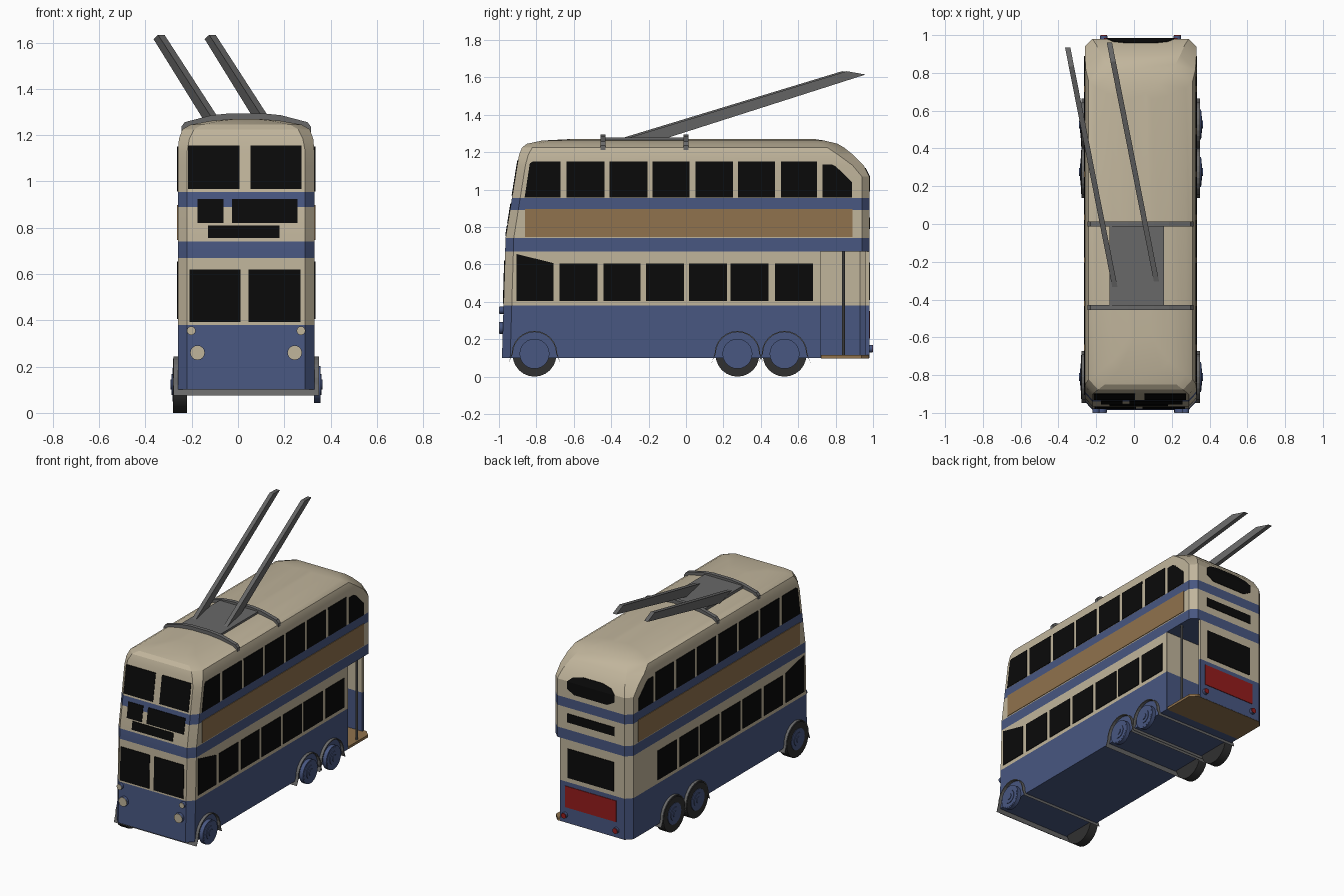
import bpy, bmesh, math
from mathutils import Matrix, Vector

if "Cube" in bpy.data.objects:
    bpy.data.objects.remove(bpy.data.objects["Cube"])

CX = 0.035          # body centre line


def mat(name, rgb):
    m = bpy.data.materials.new(name)
    m.diffuse_color = (*rgb, 1)
    m.use_nodes = True
    m.node_tree.nodes["Principled BSDF"].inputs["Base Color"].default_value = m.diffuse_color
    return m


cream = mat("cream paint", (0.53, 0.46, 0.33))
blue = mat("blue paint", (0.065, 0.095, 0.22))
tan = mat("tan panel", (0.28, 0.17, 0.075))
black = mat("dark glass", (0.003, 0.003, 0.003))
grey = mat("grey metal", (0.14, 0.14, 0.14))
rubber = mat("tyre rubber", (0.03, 0.03, 0.03))
red = mat("red panel", (0.30, 0.012, 0.012))


def finish(name, bm, mats, rule=None, smooth=None):
    bmesh.ops.recalc_face_normals(bm, faces=bm.faces[:])
    if rule:
        for f in bm.faces:
            f.material_index = rule(f.calc_center_median())
    me = bpy.data.meshes.new(name)
    bm.to_mesh(me)
    bm.free()
    ob = bpy.data.objects.new(name, me)
    bpy.context.collection.objects.link(ob)
    for m in mats:
        me.materials.append(m)
    if smooth:
        bpy.ops.object.select_all(action='DESELECT')
        ob.select_set(True)
        bpy.context.view_layer.objects.active = ob
        bpy.ops.object.shade_smooth_by_angle(angle=math.radians(smooth))
    return ob


def loft(name, rings, mats, rule=None, smooth=None):
    bm = bmesh.new()
    vs = [[bm.verts.new(p) for p in r] for r in rings]
    n = len(rings[0])
    for a, b in zip(vs, vs[1:]):
        for i in range(n):
            j = (i + 1) % n
            bm.faces.new((a[i], a[j], b[j], b[i]))
    bm.faces.new(vs[0])
    bm.faces.new(vs[-1])
    return finish(name, bm, mats, rule, smooth)


def cylinder(name, c, r, depth, axis, m, seg=24, r2=None):
    bm = bmesh.new()
    bmesh.ops.create_cone(bm, cap_ends=True, segments=seg, radius1=r, radius2=r if r2 is None else r2, depth=depth)
    q = Vector((0, 0, 1)).rotation_difference(Vector(axis)).to_matrix().to_4x4()
    bmesh.ops.transform(bm, matrix=Matrix.Translation(c) @ q, verts=bm.verts[:])
    return finish(name, bm, [m], smooth=35)


def band(c):
    z = c.z
    return 1 if z < 0.38 or 0.669 < z < 0.74 or 0.89 < z < 0.955 else 0


def front_y(z):
    return -0.984 + (z - 0.1) * 0.03 if z < 0.74 else -0.965 + (z - 0.74) * 0.16


def rear_y(z):
    return 0.98 if z < 1.07 else 0.98 - (z - 1.07) * 0.5


def ring(z, y0, y1, w, cf, cr):
    half = [(w, y0 + cf * 1.1), (w, y1 - cr), (w - cr, y1)]
    pts = [(w - cf, y0)] + half
    return [(CX + x, y, z) for x, y in pts] + [(CX - x, y, z) for x, y in reversed(pts)]


# Body: lower deck, upper deck and domed roof
loft("lower_deck", [ring(z, front_y(z), 0.72, 0.295, 0.04, 0.002) for z in (0.10, 0.38, 0.67)],
     [cream, blue], band)
upper = [ring(z, front_y(z), 0.98, 0.295, 0.04, 0.04) for z in (0.67, 0.74, 0.89, 0.955, 1.07)]
for z, y0, y1, w, cf, cr in [(1.13, front_y(1.13), 0.95, 0.295, 0.04, 0.06),
                             (1.185, -0.893, 0.895, 0.29, 0.045, 0.08),
                             (1.225, -0.877, 0.845, 0.275, 0.05, 0.09),
                             (1.245, -0.85, 0.81, 0.24, 0.05, 0.09),
                             (1.262, -0.77, 0.74, 0.15, 0.04, 0.06),
                             (1.270, -0.62, 0.69, 0.06, 0.02, 0.03)]:
    upper.append(ring(z, y0, y1, w, cf, cr))
loft("upper_deck_and_roof", upper, [cream, blue], band, smooth=22)

# Open rear platform: L-shaped wall, floor and grab pole
wall = [(-0.26, 0.71), (-0.26, 0.94), (-0.22, 0.98), (0.27, 0.98), (0.27, 0.96),
        (-0.21, 0.96), (-0.24, 0.93), (-0.24, 0.71)]
loft("platform_wall", [[(x, y, z) for x, y in wall] for z in (0.10, 0.38, 0.67)], [cream, blue], band)
loft("platform_floor", [ring(z, 0.722, 0.979, 0.294, 0.001, 0.04) for z in (0.098, 0.115)], [tan])
cylinder("grab_pole", (0.31, 0.842, 0.39), 0.008, 0.56, (0, 0, 1), grey, 10)


# Thin plates fitted to each side of the body
def plate(name, pts, place, m):
    loft(name, [[place(a, b, d) for a, b in pts] for d in (-0.003, 0.004)], [m])


def rect(a0, a1, b0, b1):
    return [(a0, b0), (a1, b0), (a1, b1), (a0, b1)]


def on_front(a, b, d):
    return (a, front_y(b) - d, b)


def on_rear(a, b, d):
    return (a, rear_y(b) + d, b)


# Side windows and advert panels
upper_windows = [[(-0.863, 0.957), (-0.67, 0.957), (-0.67, 1.15), (-0.82, 1.15), (-0.835, 1.14)]]
upper_windows += [rect(a, b, 0.957, 1.15) for a, b in
                  [(-0.638, -0.435), (-0.408, -0.205), (-0.178, 0.02), (0.05, 0.25), (0.277, 0.475), (0.507, 0.70)]]
upper_windows.append([(0.73, 0.957), (0.887, 0.957), (0.887, 1.04), (0.80, 1.125), (0.78, 1.135), (0.73, 1.135)])
lower_windows = [[(-0.905, 0.405), (-0.708, 0.405), (-0.708, 0.607), (-0.905, 0.655)]]
lower_windows += [rect(a, b, 0.405, 0.605) for a, b in
                  [(-0.676, -0.472), (-0.44, -0.242), (-0.215, -0.012), (0.015, 0.218), (0.239, 0.442), (0.475, 0.678)]]
for s, side in ((1, "right"), (-1, "left")):
    def on_side(a, b, d):
        return (CX + s * (0.295 + d), a, b)
    for w in upper_windows:
        plate(side + "_upper_window", w, on_side, black)
    for w in lower_windows:
        plate(side + "_lower_window", w, on_side, black)
    plate(side + "_advert_panel", rect(-0.86, 0.89, 0.747, 0.897), on_side, tan)

# Front windows and destination boxes
for name, r in [("front_lower_window", (-0.21, 0.01, 0.392, 0.62)), ("front_lower_window", (0.045, 0.27, 0.392, 0.62)),
                ("front_upper_window", (-0.215, 0.006, 0.968, 1.155)), ("front_upper_window", (0.055, 0.275, 0.968, 1.155)),
                ("route_number_box", (-0.175, -0.062, 0.82, 0.925)), ("destination_box", (-0.025, 0.257, 0.82, 0.925)),
                ("lower_destination_box", (-0.13, 0.18, 0.755, 0.81))]:
    plate(name, rect(*r), on_front, black)

# Rear windows, destination slot and red panel
plate("rear_upper_window", [(-0.09, 0.99), (0.16, 0.99), (0.215, 1.02), (0.215, 1.07), (-0.145, 1.07), (-0.145, 1.02)],
      on_rear, black)
plate("rear_upper_window_top", [(-0.145, 1.07), (0.215, 1.07), (0.18, 1.10), (0.11, 1.115), (-0.04, 1.115), (-0.11, 1.10)],
      on_rear, black)
plate("rear_destination_slot", rect(-0.145, 0.215, 0.79, 0.85), on_rear, black)
plate("rear_lower_window", rect(-0.14, 0.21, 0.41, 0.61), on_rear, black)
plate("rear_red_panel", rect(-0.16, 0.23, 0.205, 0.35), on_rear, red)

# Lamps
for s in (1, -1):
    for name, dx, z, r in (("headlight", 0.21, 0.26, 0.032), ("side_lamp", 0.237, 0.355, 0.019)):
        x = CX + s * dx
        cylinder(name + "_housing", (x, -0.985, z), r, 0.024, (0, 1, 0), blue, 16)
        cylinder(name + "_lens", (x, -0.995, z), r * 0.96, 0.01, (0, 1, 0), cream, 16)
    x = CX + s * 0.195
    cylinder("tail_lamp_housing", (x, 0.986, 0.15), 0.02, 0.02, (0, 1, 0), blue, 12)
    cylinder("tail_lamp_lens", (x, 0.997, 0.15), 0.018, 0.006, (0, 1, 0), red, 12)

# Wheels and full-width arches
for y in (-0.81, 0.275, 0.527):
    cylinder("left_tyre", (-0.25, y, 0.117), 0.117, 0.06, (1, 0, 0), rubber)
    for s, face in ((1, 0.33), (-1, -0.28)):
        if s > 0:
            cylinder("right_hub_rim", (0.342, y, 0.122), 0.08, 0.028, (1, 0, 0), blue)
        for r, d in ((0.072, 0.004), (0.045, 0.009), (0.022, 0.014)):
            base = face + (0.024 if s > 0 else 0)
            cylinder("hub_step", (base + s * d * 0.3, y, 0.122), r, d, (1, 0, 0), blue, 20)
    arc = [(0.116, math.radians(a)) for a in range(0, 181, 15)]
    inner = [(y + r * math.cos(a), 0.122 + r * math.sin(a)) for r, a in arc]
    outer = [(y + (r + 0.006) * math.cos(a), 0.122 + (r + 0.006) * math.sin(a)) for r, a in arc]
    prof = outer + [(y - 0.138, 0.075)] + inner[::-1] + [(y + 0.138, 0.075)]
    loft("wheel_arch", [[(x, a, b) for a, b in prof] for x in (-0.278, 0.35)], [grey])

# Roof gantry: plate, two hoops and trolley poles
loft("roof_plate", [[(x, y, z) for x, y in rect(-0.13, 0.16, -0.44, 0.0)] for z in (1.25, 1.278)], [grey])
crown = [(-0.28, 1.222), (-0.265, 1.242), (-0.15, 1.272), (-0.07, 1.28), (0.07, 1.28), (0.15, 1.272), (0.265, 1.242), (0.28, 1.222)]
for y in (-0.443, 0.0):
    prof = [(x, z - 0.015) for x, z in crown] + [(x, z + 0.014) for x, z in reversed(crown)]
    loft("roof_hoop", [[(CX + x, y + d, z) for x, z in prof] for d in (-0.013, 0.013)], [grey])
for xb, yb, ye in ((-0.10, -0.34, 0.935), (0.12, -0.31, 0.96)):
    def section(yt, zt, ylow, zlow):
        xt, xl = (xb - 0.197 * (y - yb) for y in (yt, ylow))
        return [(xt - 0.014, yt, zt), (xt + 0.014, yt, zt), (xl + 0.014, ylow, zlow), (xl - 0.014, ylow, zlow)]
    loft("trolley_pole", [section(yb, 1.276, yb + 0.19, 1.27), section(ye - 0.1, 1.633, ye, 1.615)], [grey])
